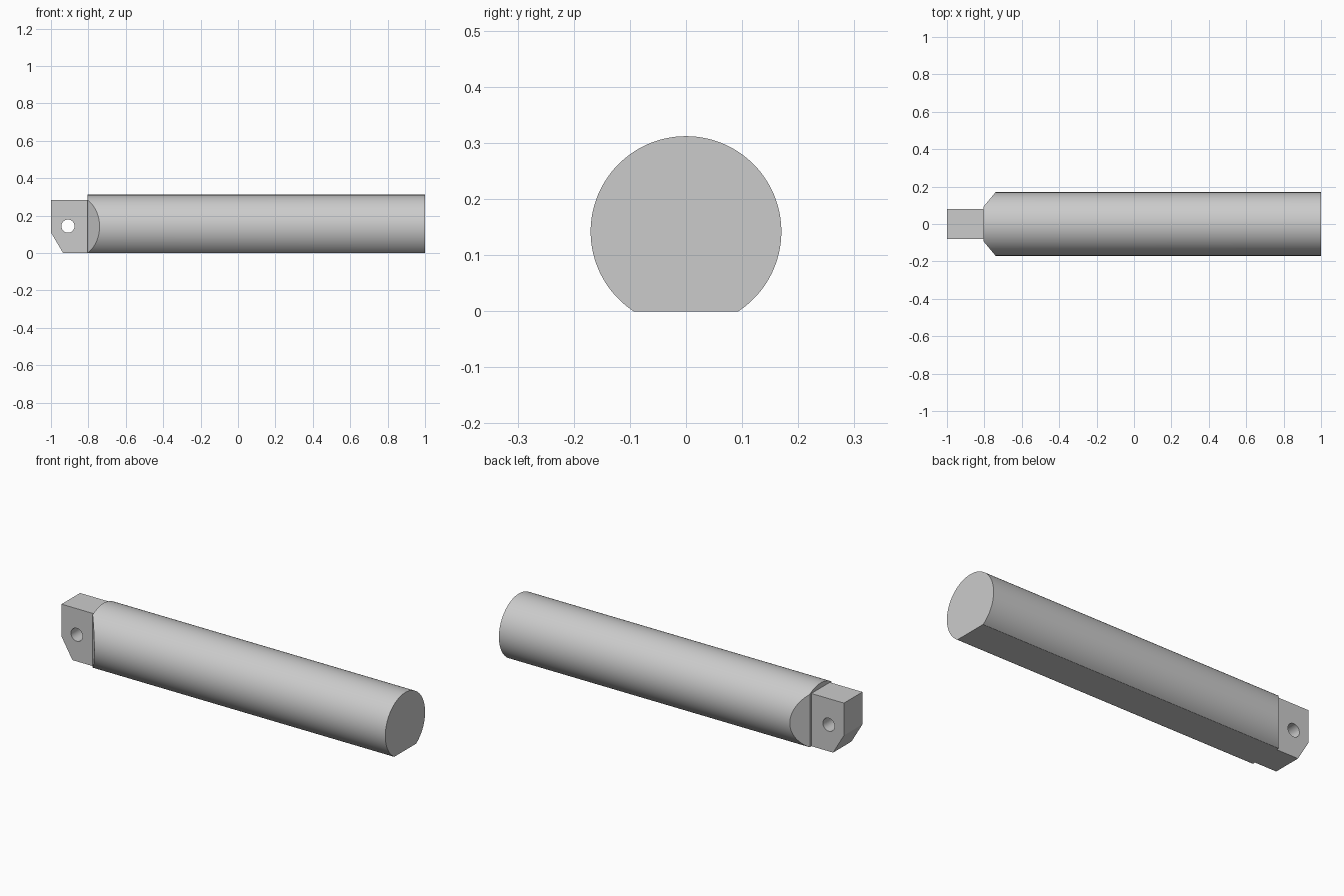
import bpy, bmesh, math
from mathutils import Vector

if "Cube" in bpy.data.objects:
    bpy.data.objects.remove(bpy.data.objects["Cube"])

R, CZ = 0.17, 0.142          # barrel radius and axis height
X_SHOULDER, X_END = -0.805, 1.0

metal = bpy.data.materials.new("grey metal")
metal.diffuse_color = (0.6, 0.6, 0.6, 1)
metal.use_nodes = True
metal.node_tree.nodes["Principled BSDF"].inputs["Base Color"].default_value = metal.diffuse_color


def prism(name, points, direction):
    """Extrude a closed profile along a direction into a solid."""
    bm = bmesh.new()
    face = bm.faces.new([bm.verts.new(p) for p in points])
    out = bmesh.ops.extrude_face_region(bm, geom=[face])
    bmesh.ops.translate(bm, vec=direction,
                        verts=[v for v in out["geom"] if isinstance(v, bmesh.types.BMVert)])
    bmesh.ops.recalc_face_normals(bm, faces=bm.faces)
    return finish(name, bm)


def finish(name, bm):
    mesh = bpy.data.meshes.new(name)
    bm.to_mesh(mesh)
    bm.free()
    mesh.materials.append(metal)
    obj = bpy.data.objects.new(name, mesh)
    bpy.context.collection.objects.link(obj)
    return obj


def smooth(obj):
    bpy.ops.object.select_all(action='DESELECT')
    obj.select_set(True)
    bpy.context.view_layer.objects.active = obj
    bpy.ops.object.shade_smooth_by_angle(angle=math.radians(25))


# Barrel: round bar with a flat underside
a0 = -math.acos(CZ / R)
half = math.pi + a0          # arc half-angle measured from the top
N = 96
arc = [-half + 2 * half * i / N for i in range(N + 1)]
barrel = prism("barrel", [(X_SHOULDER, R * math.sin(a), CZ + R * math.cos(a)) for a in arc],
               (X_END - X_SHOULDER, 0, 0))

# Slanted shoulder cuts on both sides of the barrel
bm = bmesh.new()
bm.from_mesh(barrel.data)
for s in (-1, 1):
    normal = Vector((-0.078, s * 0.065, 0)).normalized()
    cut = bmesh.ops.bisect_plane(bm, geom=bm.verts[:] + bm.edges[:] + bm.faces[:],
                                 plane_co=(-0.74, s * R, 0), plane_no=normal, clear_outer=True)
    rim = [e for e in cut["geom_cut"] if isinstance(e, bmesh.types.BMEdge)]
    bmesh.ops.contextual_create(bm, geom=rim)
bmesh.ops.recalc_face_normals(bm, faces=bm.faces)
bm.to_mesh(barrel.data)
bm.free()
smooth(barrel)

# Mounting tab with a clipped lower corner
T = 0.079
tab = prism("mounting_tab",
            [(x, -T, z) for x, z in ((-1, 0.11), (-0.935, 0), (-0.80, 0), (-0.80, 0.285), (-1, 0.285))],
            (0, 2 * T, 0))

# Cross hole through the tab
hole = prism("hole_cutter",
             [(-0.909 + 0.035 * math.cos(2 * math.pi * i / 48), -0.2,
               0.144 + 0.035 * math.sin(2 * math.pi * i / 48)) for i in range(48)], (0, 0.4, 0))
hole.hide_render = True
mod = tab.modifiers.new("cross_hole", 'BOOLEAN')
mod.operation, mod.object, mod.solver = 'DIFFERENCE', hole, 'EXACT'
smooth(tab)
bpy.ops.object.modifier_apply(modifier=mod.name)
bpy.data.objects.remove(hole)
smooth(tab)
